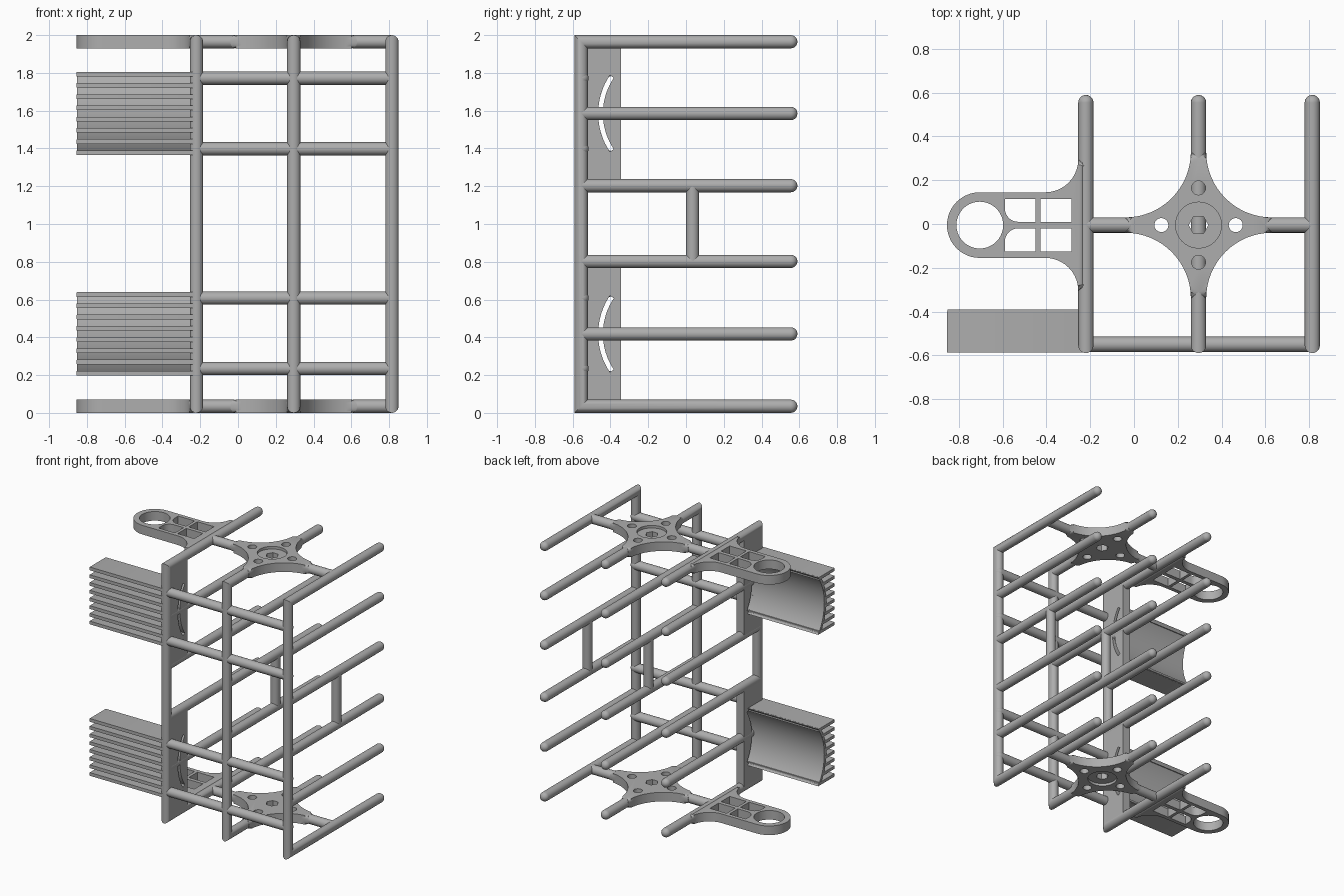
import bpy, bmesh
from math import sin, cos, pi, radians
from mathutils import Vector, Matrix

cube = bpy.data.objects.get("Cube")
if cube:
    bpy.data.objects.remove(cube)

grey = bpy.data.materials.new("plain grey")
grey.use_nodes = True
grey.diffuse_color = (0.42, 0.42, 0.42, 1)
grey.node_tree.nodes["Principled BSDF"].inputs["Base Color"].default_value = grey.diffuse_color

R = 0.035                      # rod radius
FRONT, TIP = -0.555, 0.555     # post plane and prong tip centre
COLUMNS = {"right": -0.22, "middle": 0.295, "left": 0.815}
CY = -0.005                    # centre line of the end plates
HUB = COLUMNS["middle"]


def finish(bm, name):
    bmesh.ops.recalc_face_normals(bm, faces=bm.faces)
    mesh = bpy.data.meshes.new(name)
    bm.to_mesh(mesh)
    bm.free()
    mesh.materials.append(grey)
    ob = bpy.data.objects.new(name, mesh)
    bpy.context.collection.objects.link(ob)
    return ob


def smooth(ob):
    bpy.ops.object.select_all(action='DESELECT')
    ob.select_set(True)
    bpy.context.view_layer.objects.active = ob
    bpy.ops.object.shade_smooth_by_angle(angle=radians(35))
    return ob


def rod(name, points, side, n=20):
    """Round rod with mitred corners and domed ends; side is square to the path."""
    pts, side = [Vector(p) for p in points], Vector(side)
    normals = [side.cross((b - a).normalized()) for a, b in zip(pts, pts[1:])]
    bm = bmesh.new()
    rings = []
    for i, p in enumerate(pts):
        a, b = normals[max(i - 1, 0)], normals[min(i, len(normals) - 1)]
        mitre = (a + b) / (1 + a.dot(b))
        angles = [2 * pi * k / n for k in range(n)]
        rings.append([bm.verts.new(p + R * (cos(t) * side + sin(t) * mitre)) for t in angles])
    for r1, r2 in zip(rings, rings[1:]):
        for k in range(n):
            j = (k + 1) % n
            bm.faces.new((r1[k], r1[j], r2[j], r2[k]))
    for p in (pts[0], pts[-1]):
        bmesh.ops.create_uvsphere(bm, u_segments=n, v_segments=10, radius=R,
                                  matrix=Matrix.Translation(p))
    return smooth(finish(bm, name))


def prism(name, pts, axis, lo, hi, round_off=0):
    """Extrude a flat outline along x or z, optionally rounding its rims."""
    bm = bmesh.new()
    place = (lambda u, v, w: (u, v, w)) if axis == 'z' else (lambda u, v, w: (w, u, v))
    base = [bm.verts.new(place(u, v, lo)) for u, v in pts]
    top = [bm.verts.new(place(u, v, hi)) for u, v in pts]
    bm.faces.new(base)
    bm.faces.new(top)
    rims = []
    for k in range(len(pts)):
        j = (k + 1) % len(pts)
        bm.faces.new((base[k], base[j], top[j], top[k]))
        rims += [bm.edges.get((base[k], base[j])), bm.edges.get((top[k], top[j]))]
    if round_off:
        bmesh.ops.bevel(bm, geom=rims, offset=round_off, segments=4, profile=0.5,
                        affect='EDGES', clamp_overlap=False)
    return finish(bm, name)


def arc(cx, cy, r, start, end, n=16):
    steps = [radians(start + (end - start) * i / n) for i in range(n + 1)]
    return [(cx + r * cos(t), cy + r * sin(t)) for t in steps]


def disc(cx, cy, r, n=32):
    return arc(cx, cy, r, 0, 360, n)[:-1]


def rect(u0, u1, v0, v1):
    return [(u0, v0), (u1, v0), (u1, v1), (u0, v1)]


def cut(ob, cutters):
    for c in cutters:
        c.hide_render = True
        mod = ob.modifiers.new("cut", 'BOOLEAN')
        mod.operation, mod.solver, mod.object = 'DIFFERENCE', 'EXACT', c
    deps = bpy.context.evaluated_depsgraph_get()
    mesh = bpy.data.meshes.new_from_object(ob.evaluated_get(deps))
    ob.modifiers.clear()
    ob.data = mesh
    for c in cutters:
        bpy.data.objects.remove(c)
    return smooth(ob)


# Upright frames: a post with its top and bottom prongs in one bent rod
X, Y, Z = (1, 0, 0), (0, 1, 0), (0, 0, 1)
LOW, HIGH = R, 2 - R
for side, x in COLUMNS.items():
    path = [(x, TIP, LOW), (x, FRONT, LOW), (x, FRONT, HIGH), (x, TIP, HIGH)]
    if side == "middle":       # the hub plates fill the gap
        path[0], path[-1] = (x, -0.3, LOW), (x, -0.3, HIGH)
        for z in (LOW, HIGH):
            rod("middle_end_prong", [(x, 0.3, z), (x, TIP, z)], X)
    rod(side + "_frame", path, X)
    for z in (0.418, 0.802, 1.203, 1.585):
        rod(side + "_prong", [(x, FRONT, z), (x, TIP, z)], X)
    if side != "right":
        rod(side + "_strut", [(x, 0.035, 0.802), (x, 0.035, 1.203)], X)

# Front cross bars
for z in (0.235, 0.608, 1.398, 1.772):
    rod("cross_bar", [(COLUMNS["right"], -0.55, z), (COLUMNS["left"], -0.55, z)], Y)

# Finned guards and their slotted side plates
ARC_Y, ARC_R = -0.102, 0.363
for zc, z0, z1 in ((0.418, LOW, 0.802), (1.585, 1.203, HIGH)):
    plate = prism("side_plate", rect(FRONT, -0.345, z0, z1), 'x', -0.253, -0.187)
    slot = arc(ARC_Y, zc, ARC_R, 146, 214) + arc(ARC_Y, zc, ARC_R - 0.025, 214, 146)
    cut(plate, [prism("slot_cutter", slot, 'x', -0.4, 0)])

    shell = arc(ARC_Y, zc, ARC_R, 142.7, 217.3, 24)
    outer = [(y - 0.025, z) for y, z in reversed(shell)]
    smooth(prism("guard_shell", shell + outer, 'x', -0.853, -0.245))
    for i in range(8):
        z = zc + 0.0595 * (i - 3.5)
        offset = abs(z - zc)
        back = ARC_Y - (ARC_R ** 2 - offset ** 2) ** 0.5 - 0.008
        if i in (0, 7):
            back = -0.4
        smooth(prism("guard_fin", rect(-0.588, back, z - 0.0125, z + 0.0125), 'x',
                     -0.855, -0.225, 0.004))

# End plates, top and bottom
for label, z0, face in (("bottom", 0.0, 0.0), ("top", 2 - 2 * R, 2.0)):
    z1, zm = z0 + 2 * R, z0 + R

    def hole(pts, lo=z0 - 0.1, hi=z1 + 0.1):
        return prism("hole_cutter", pts, 'z', lo, hi)

    # Four-armed hub with concave sides
    quarter = arc(0.335, 0.335, 0.3, 270, 180)
    outline = []
    for q in range(4):
        c, s = (1, 0, -1, 0)[q], (0, 1, 0, -1)[q]
        outline += [(HUB + c * u - s * v, CY + s * u + c * v) for u, v in quarter]
    hub = prism(label + "_hub", outline, 'z', z0, z1, 0.03)
    holes = [hole(disc(HUB, CY, 0.105), face - 0.02, face + 0.02),
             hole(disc(HUB, CY, 0.045, 6))]
    for dx, dy in ((1, 0), (-1, 0), (0, 1), (0, -1)):
        holes.append(hole(disc(HUB + 0.17 * dx, CY + 0.17 * dy, 0.032, 24)))
    cut(hub, holes)
    rod(label + "_hub_bar", [(COLUMNS["right"], CY, zm), (-0.02, CY, zm)], Y)
    rod(label + "_hub_bar", [(0.61, CY, zm), (COLUMNS["left"], CY, zm)], Y)

    # Ring bracket flaring into the side prong
    half = [(-0.22, 0.3)] + arc(-0.405, 0.3, 0.15, 0, -90, 10)
    ring = arc(-0.705, 0, 0.15, 90, 270, 24)
    outline = half + ring + [(x, -y) for x, y in reversed(half)]
    bracket = prism(label + "_bracket", [(x, y + CY) for x, y in outline], 'z', z0, z1, 0.03)
    holes = [hole(disc(-0.705, CY, 0.107, 40))]
    for s in (1, -1):
        rounded = [(-0.45, 0.015), (-0.45, 0.12), (-0.59, 0.12)] + arc(-0.53, 0.075, 0.06, 180, 270, 8)
        for pts in (rounded, rect(-0.427, -0.285, 0.015, 0.12)):
            holes.append(hole([(x, CY + s * y) for x, y in pts]))
    cut(bracket, holes)
